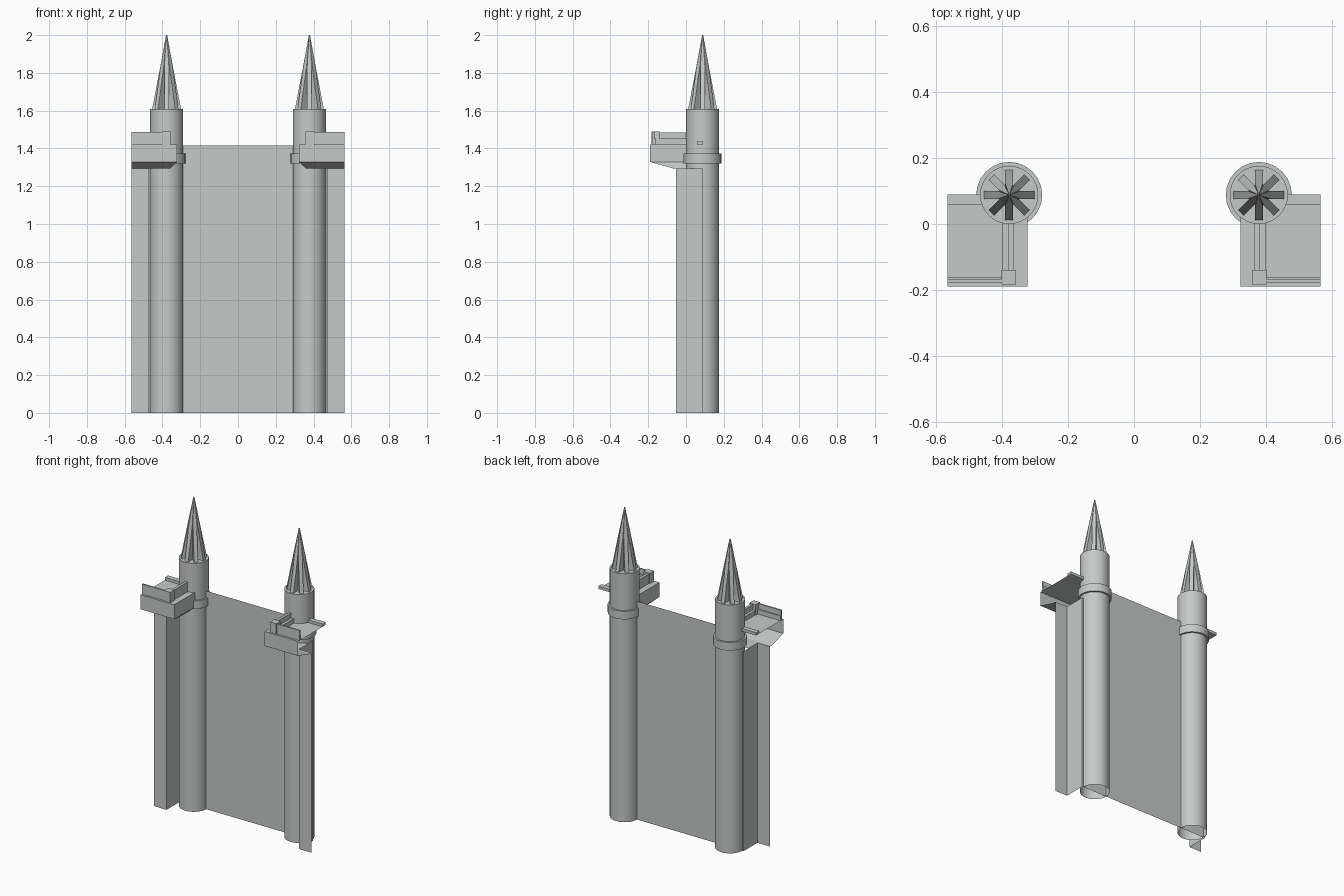
import bpy, bmesh, math
from mathutils import Matrix, Vector

cube = bpy.data.objects.get("Cube")
if cube:
    bpy.data.objects.remove(cube)

stone = bpy.data.materials.new("pale_grey_stone")
stone.use_nodes = True
COLOUR = (0.56, 0.59, 0.575, 1)
stone.diffuse_color = COLOUR
stone.node_tree.nodes["Principled BSDF"].inputs["Base Color"].default_value = COLOUR

TX, TY = 0.378, 0.088      # tower axis
FLOOR, SILL, BASE = 1.422, 1.328, 1.295
TOP = 1.61


def finish(name, bm, smooth=False):
    """Turn a bmesh into a part mirrored to both sides of the gate."""
    bmesh.ops.remove_doubles(bm, verts=bm.verts, dist=0.0001)
    mesh = bpy.data.meshes.new(name)
    bm.to_mesh(mesh)
    bm.free()
    mesh.materials.append(stone)
    obj = bpy.data.objects.new(name, mesh)
    bpy.context.collection.objects.link(obj)
    mod = obj.modifiers.new("mirror", 'MIRROR')
    mod.use_axis[0] = True
    if smooth:
        bpy.ops.object.select_all(action='DESELECT')
        obj.select_set(True)
        bpy.context.view_layer.objects.active = obj
        bpy.ops.object.shade_smooth_by_angle(angle=math.radians(35))
    return obj


def loft(bm, rows):
    """Skin a sheet over rows of equally many points."""
    grid = [[bm.verts.new(p) for p in row] for row in rows]
    for a, b in zip(grid, grid[1:]):
        for i in range(len(a) - 1):
            bm.faces.new((a[i], a[i + 1], b[i + 1], b[i]))


def sheet(name, path, z0, z1):
    bm = bmesh.new()
    loft(bm, [[(x, y, z) for x, y in path] for z in (z0, z1)])
    return finish(name, bm)


def box(bm, x, y, z):
    lo, hi = Vector((x[0], y[0], z[0])), Vector((x[1], y[1], z[1]))
    size = hi - lo
    bmesh.ops.create_cube(bm, size=1, matrix=Matrix.Translation((lo + hi) / 2)
                          @ Matrix.Diagonal((*size, 1)))


def lathe(name, profile, sides):
    bm = bmesh.new()
    rows = []
    for r, z in profile:
        rows.append([(TX + r * math.cos(math.tau * i / sides),
                      TY + r * math.sin(math.tau * i / sides), z)
                     for i in range(sides + 1)])
    loft(bm, rows)
    return finish(name, bm, smooth=True)


# Towers: open at the foot, capped at the top, with a collar
shaft = lathe("tower_shaft", [(0.088, 0), (0.088, TOP)], 32)
lathe("tower_collar", [(0.086, 1.32), (0.1, 1.32), (0.1, 1.372), (0.086, 1.372)], 24)
bm = bmesh.new()
bmesh.ops.create_circle(bm, cap_ends=True, radius=0.088, segments=32,
                        matrix=Matrix.Translation((TX, TY, TOP)))
finish("tower_top", bm)

# Spires: eight tapering fins merging towards the tip
bm = bmesh.new()
for k in range(8):
    start = len(bm.verts)
    rows = []
    for r, half, z in ((0.076, 0.012, TOP), (0.034, 0.012, 1.83), (0.003, 0.001, 2.0)):
        rows.append([(0, -half, z), (r, -half, z), (r, half, z), (0, half, z)])
    loft(bm, rows)
    bm.verts.ensure_lookup_table()
    bmesh.ops.transform(bm, verts=bm.verts[start:],
                        matrix=Matrix.Translation((TX, TY, 0))
                        @ Matrix.Rotation(math.tau * k / 8, 4, 'Z'))
finish("spire_fins", bm)

# Thin walls: curtain between towers, stepped panels outside them
sheet("curtain_wall", [(0, TY), (TX, TY)], 0, 1.415)
sheet("side_wall", [(TX, TY), (0.475, TY), (0.475, -0.053), (0.565, -0.053)], 0, BASE)

# Balcony shell: front and inner walls, sloped below, open to the outside
bm = bmesh.new()
outer = [(0.565, -0.19), (0.323, -0.19), (0.323, 0.03)]
inner = [(0.565, -0.07), (0.357, -0.07), (0.357, 0.04)]
loft(bm, [[(x, y, z) for x, y in path]
          for path, z in ((outer, FLOOR), (outer, SILL), (inner, BASE))])
finish("balcony_walls", bm)

bm = bmesh.new()
loft(bm, [[(0.323, y, FLOOR), (0.565, y, FLOOR)] for y in (-0.19, TY)])
loft(bm, [[(0.357, y, BASE), (0.475, y, BASE)] for y in (-0.07, 0.04)])
loft(bm, [[(0.475, y, BASE), (0.565, y, BASE)] for y in (-0.07, -0.053)])
finish("balcony_floor", bm)

# Parapets with an inner step, corner post and rear kerb
bm = bmesh.new()
box(bm, (0.38, 0.565), (-0.177, -0.16), (FLOOR, 1.452))
box(bm, (0.38, 0.565), (-0.177, -0.167), (1.452, 1.487))
finish("front_parapet", bm)
bm = bmesh.new()
box(bm, (0.364, 0.398), (-0.16, 0.01), (FLOOR, 1.452))
box(bm, (0.364, 0.381), (-0.16, 0.01), (1.452, 1.485))
finish("inner_parapet", bm)
bm = bmesh.new()
box(bm, (0.358, 0.402), (-0.183, -0.14), (FLOOR, 1.49))
finish("corner_post", bm)
bm = bmesh.new()
box(bm, (0.44, 0.565), (0.058, 0.09), (FLOOR, 1.44))
finish("rear_kerb", bm)
